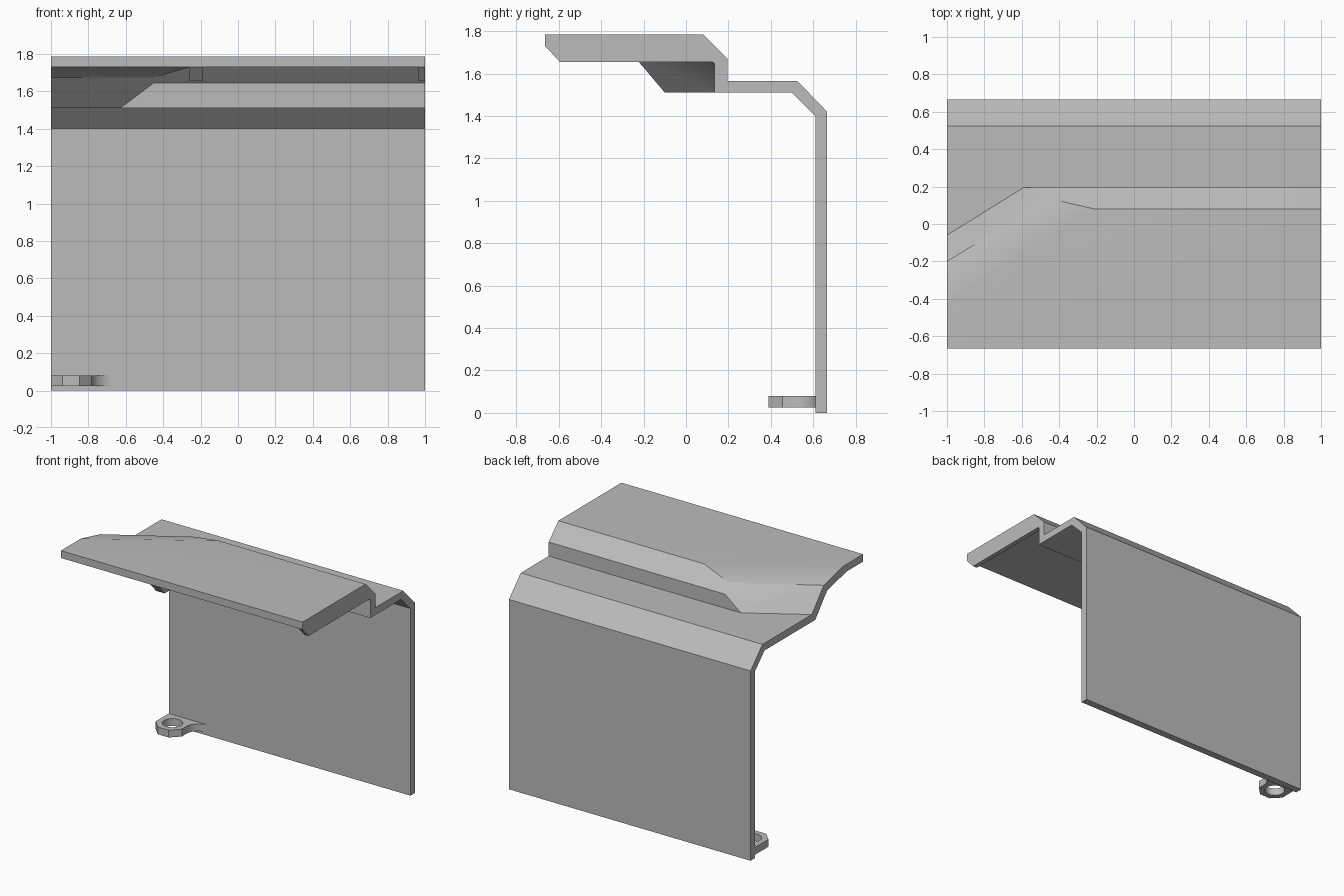
import bpy, bmesh, math

old = bpy.data.objects.get("Cube")
if old:
    bpy.data.objects.remove(old, do_unlink=True)

grey = bpy.data.materials.new("plain grey")
grey.use_nodes = True
grey.diffuse_color = (0.5, 0.5, 0.5, 1)
grey.node_tree.nodes["Principled BSDF"].inputs["Base Color"].default_value = (0.5, 0.5, 0.5, 1)


def finish(name, bm):
    """Turn a bmesh into a named, coloured object."""
    bmesh.ops.recalc_face_normals(bm, faces=bm.faces)
    mesh = bpy.data.meshes.new(name)
    bm.to_mesh(mesh)
    bm.free()
    mesh.materials.append(grey)
    obj = bpy.data.objects.new(name, mesh)
    bpy.context.collection.objects.link(obj)
    return obj


def smooth(obj):
    bpy.ops.object.select_all(action="DESELECT")
    obj.select_set(True)
    bpy.context.view_layer.objects.active = obj
    bpy.ops.object.shade_smooth_by_angle(angle=math.radians(30))


def skin(bm, left, right, middle):
    """One side of the folded sheet: two end profiles and the corner points of the angled step."""
    L = [bm.verts.new((-1, y, z)) for y, z in left]
    R = [bm.verts.new((1, y, z)) for y, z in right]
    base, wall, crease, lip = [bm.verts.new(p) for p in middle]
    for face in (
        (L[0], L[1], R[1], R[0]),                 # back panel
        (L[1], L[2], R[2], R[1]),                 # back chamfer
        (L[2], L[3], base, R[3], R[2]),           # lower shelf
        (base, wall, R[4], R[3]),                 # riser
        (wall, crease, lip, R[5], R[4]),          # riser chamfer
        (L[3], L[4], crease, wall, base),         # angled step
        (L[4], L[5], lip, crease),                # gentle transition
        (L[5], L[6], R[6], R[5], lip),            # upper deck
    ):
        bm.faces.new(face)
    return L, R


# Folded sheet: outer and inner skins joined around the rim
bm = bmesh.new()
back = [(0.665, 0), (0.665, 1.42), (0.525, 1.565)]
outer = skin(
    bm,
    back + [(-0.06, 1.565), (-0.2, 1.73), (-0.43, 1.785), (-0.665, 1.785)],
    back + [(0.195, 1.565), (0.195, 1.67), (0.08, 1.785), (-0.665, 1.785)],
    [(-0.59, 0.195, 1.565), (-0.46, 0.195, 1.67), (-0.45, 0.135, 1.73), (-0.21, 0.08, 1.785)],
)
back = [(0.61, 0), (0.61, 1.4), (0.5, 1.51)]
inner = skin(
    bm,
    back + [(-0.1, 1.51), (-0.24, 1.675), (-0.47, 1.73), (-0.665, 1.73)],
    back + [(0.135, 1.51), (0.135, 1.645), (0.055, 1.73), (-0.665, 1.73)],
    [(-0.63, 0.135, 1.51), (-0.45, 0.135, 1.645), (-0.45, 0.11, 1.675), (-0.26, 0.055, 1.73)],
)
for out_side, in_side in zip(outer, inner):
    for i in range(6):
        bm.faces.new((out_side[i], out_side[i + 1], in_side[i + 1], in_side[i]))
for i in (0, 6):
    bm.faces.new((outer[0][i], outer[1][i], inner[1][i], inner[0][i]))
sheet = finish("folded_sheet", bm)
smooth(sheet)
weighted = sheet.modifiers.new("weighted normals", "WEIGHTED_NORMAL")
weighted.keep_sharp = True

# Stiffening ribs under the upper deck
for name, x0, x1 in (("end_rib", 0.965, 1), ("inner_rib", -0.26, -0.19)):
    bm = bmesh.new()
    profile = [(-0.665, 1.73), (-0.595, 1.655), (0.128, 1.655), (0.055, 1.73)]
    face = bm.faces.new([bm.verts.new((x0, y, z)) for y, z in profile])
    side = bmesh.ops.extrude_face_region(bm, geom=[face])["geom"]
    moved = [v for v in side if isinstance(v, bmesh.types.BMVert)]
    bmesh.ops.translate(bm, verts=moved, vec=(x1 - x0, 0, 0))
    finish(name, bm)

# Mounting tab: half octagon with a concave fillet into the panel and a round hole
steps = 10
outline = [(-1, 0.612), (-1, 0.455), (-0.937, 0.39), (-0.847, 0.39), (-0.783, 0.455)]
for i in range(steps + 1):
    a = math.pi / 2 * i / steps
    outline.append((-0.663 - 0.12 * math.cos(a), 0.512 + 0.1 * math.sin(a)))
hole = [(-0.892 + 0.07 * math.cos(math.tau * i / 32), 0.5 + 0.07 * math.sin(math.tau * i / 32))
        for i in range(32)]
curve = bpy.data.curves.new("mounting_tab", "CURVE")
curve.dimensions = "2D"
curve.fill_mode = "BOTH"
curve.extrude = 0.0275
for points in (outline, hole):
    spline = curve.splines.new("POLY")
    spline.points.add(len(points) - 1)
    for p, (x, y) in zip(spline.points, points):
        p.co = (x, y, 0, 1)
    spline.use_cyclic_u = True
curve.materials.append(grey)
tab = bpy.data.objects.new("mounting_tab", curve)
tab.location.z = 0.0525
bpy.context.collection.objects.link(tab)
bpy.ops.object.select_all(action="DESELECT")
tab.select_set(True)
bpy.context.view_layer.objects.active = tab
bpy.ops.object.convert(target="MESH")
smooth(bpy.context.view_layer.objects.active)
